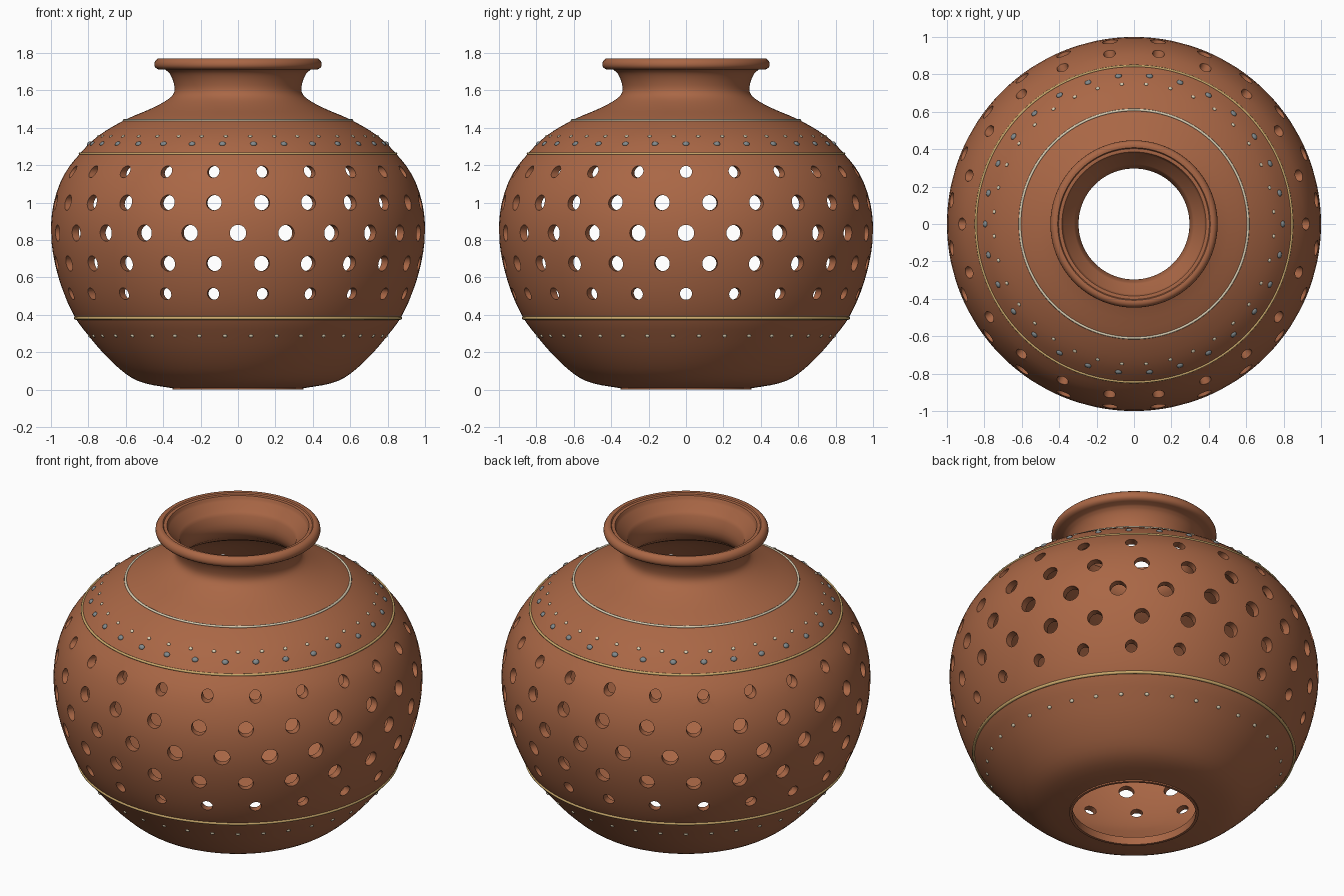
import bpy, bmesh, math
from mathutils import Vector, Matrix

if "Cube" in bpy.data.objects:
    bpy.data.objects.remove(bpy.data.objects["Cube"])


def material(name, color):
    m = bpy.data.materials.new(name)
    m.diffuse_color = (*color, 1)
    m.use_nodes = True
    m.node_tree.nodes["Principled BSDF"].inputs["Base Color"].default_value = m.diffuse_color
    return m


CLAY = material("clay", (0.40, 0.135, 0.06))
CREAM = material("cream", (0.70, 0.62, 0.45))
GOLD = material("gold", (0.60, 0.40, 0.15))
GREY = material("grey_glaze", (0.22, 0.25, 0.26))


def finish(bm, name, mat=None):
    bmesh.ops.recalc_face_normals(bm, faces=bm.faces)
    me = bpy.data.meshes.new(name)
    bm.to_mesh(me)
    bm.free()
    ob = bpy.data.objects.new(name, me)
    bpy.context.collection.objects.link(ob)
    if mat:
        me.materials.append(mat)
    return ob


def smooth(ob, angle=40):
    bpy.ops.object.select_all(action='DESELECT')
    ob.select_set(True)
    bpy.context.view_layer.objects.active = ob
    bpy.ops.object.shade_smooth_by_angle(angle=math.radians(angle))


def spline(pts, n=3):
    # Catmull-Rom smoothing of a profile
    p = [Vector(q) for q in pts]
    p = [2 * p[0] - p[1]] + p + [2 * p[-1] - p[-2]]
    out = []
    for i in range(1, len(p) - 2):
        a, b, c, d = p[i - 1:i + 3]
        for k in range(n):
            t = k / n
            out.append(0.5 * (2 * b + (c - a) * t + (2 * a - 5 * b + 4 * c - d) * t * t
                              + (3 * b - a - 3 * c + d) * t ** 3))
    return out + [p[-2]]


def lathe(profile, name, mat, seg=128):
    # revolve a closed (r, z) loop
    bm = bmesh.new()
    rings = [[bm.verts.new((r * math.cos(2 * math.pi * i / seg),
                            r * math.sin(2 * math.pi * i / seg), z)) for i in range(seg)]
             for r, z in profile]
    for a, b in zip(rings, rings[1:] + rings[:1]):
        for i in range(seg):
            j = (i + 1) % seg
            bm.faces.new((a[i], a[j], b[j], b[i]))
    return finish(bm, name, mat)


# body: outer wall, inner wall offset inward, rolled lip on top
outer = spline([(0.35, 0.008), (0.5, 0.035), (0.6, 0.085), (0.71, 0.185), (0.80, 0.29),
                (0.87, 0.385), (0.933, 0.52), (0.98, 0.68), (1.0, 0.84), (0.985, 1.0),
                (0.93, 1.15), (0.845, 1.262), (0.75, 1.355), (0.61, 1.44), (0.46, 1.505),
                (0.37, 1.555), (0.34, 1.595), (0.345, 1.645), (0.365, 1.69), (0.39, 1.712)])
lip = spline([(0.425, 1.712), (0.444, 1.725), (0.446, 1.75), (0.43, 1.77), (0.408, 1.77),
              (0.403, 1.763), (0.385, 1.762), (0.375, 1.735)], 2)
T = 0.042
inner = []
for i in range(1, len(outer) - 1):
    d = (outer[i + 1] - outer[i - 1]).normalized()
    q = outer[i] + Vector((-d.y, d.x)) * T
    if 0.37 < q.x and q.y < 1.53 or q.y >= 1.53 and q.y < 1.70:
        inner.append(q)
inner.reverse()
foot = [Vector((0.335, 0.045)), Vector((0.335, 0.0)), Vector((0.35, 0.0))]
pot = lathe(outer + lip + inner + foot, "pot_body", CLAY)

# rows of round holes: height, count, radius, first angle step
bm = bmesh.new()
for z, n, rad, off in [(1.165, 22, 0.032, 0.5), (1.0, 24, 0.041, 0.5), (0.838, 24, 0.044, 0),
                       (0.675, 24, 0.041, 0.5), (0.513, 22, 0.032, 0.5)]:
    for i in range(n):
        a = -math.pi / 2 + (i + off) * 2 * math.pi / n
        m = (Matrix.Rotation(a, 4, 'Z') @ Matrix.Translation((0.93, 0, z))
             @ Matrix.Rotation(math.pi / 2, 4, 'Y'))
        bmesh.ops.create_cone(bm, cap_ends=True, segments=24, radius1=rad, radius2=rad,
                              depth=0.4, matrix=m)
cutter = finish(bm, "hole_cutter")
cutter.hide_render = True
mod = pot.modifiers.new("holes", 'BOOLEAN')
mod.object = cutter
mod.operation = 'DIFFERENCE'
mod.solver = 'EXACT'
bpy.context.view_layer.objects.active = pot
bpy.ops.object.modifier_apply(modifier="holes")
bpy.data.objects.remove(cutter, do_unlink=True)
smooth(pot)


def surface(z):
    # outer radius and outward normal at a height
    for a, b in zip(outer, outer[1:]):
        if a.y <= z <= b.y:
            d = (b - a).normalized()
            return a.x + (b.x - a.x) * (z - a.y) / (b.y - a.y), Vector((d.y, -d.x))


# painted raised bands
for name, z, rad, mat in [("shoulder_band_top", 1.44, 0.007, CREAM),
                          ("shoulder_band_low", 1.262, 0.007, GOLD),
                          ("lower_band", 0.383, 0.009, GOLD)]:
    r, _ = surface(z)
    band = lathe([(r + rad * math.cos(k * math.pi / 4), z + rad * math.sin(k * math.pi / 4))
                  for k in range(8)], name, mat)
    smooth(band, 60)

# rows of small dots flattened on the wall
for name, z, n, rad, mat in [("upper_dots", 1.355, 36, 0.011, CREAM),
                             ("shoulder_dots", 1.315, 30, 0.018, GREY),
                             ("lower_dots", 0.288, 36, 0.012, CREAM)]:
    r, nrm = surface(z)
    tilt = math.atan2(nrm.y, nrm.x)
    bm = bmesh.new()
    for i in range(n):
        a = -math.pi / 2 + (i + 0.5) * 2 * math.pi / n
        m = (Matrix.Rotation(a, 4, 'Z') @ Matrix.Translation((r, 0, z))
             @ Matrix.Rotation(-tilt, 4, 'Y') @ Matrix.Diagonal((0.55, 1, 0.8, 1)))
        bmesh.ops.create_uvsphere(bm, u_segments=12, v_segments=8, radius=rad, matrix=m)
    smooth(finish(bm, name, mat), 60)
